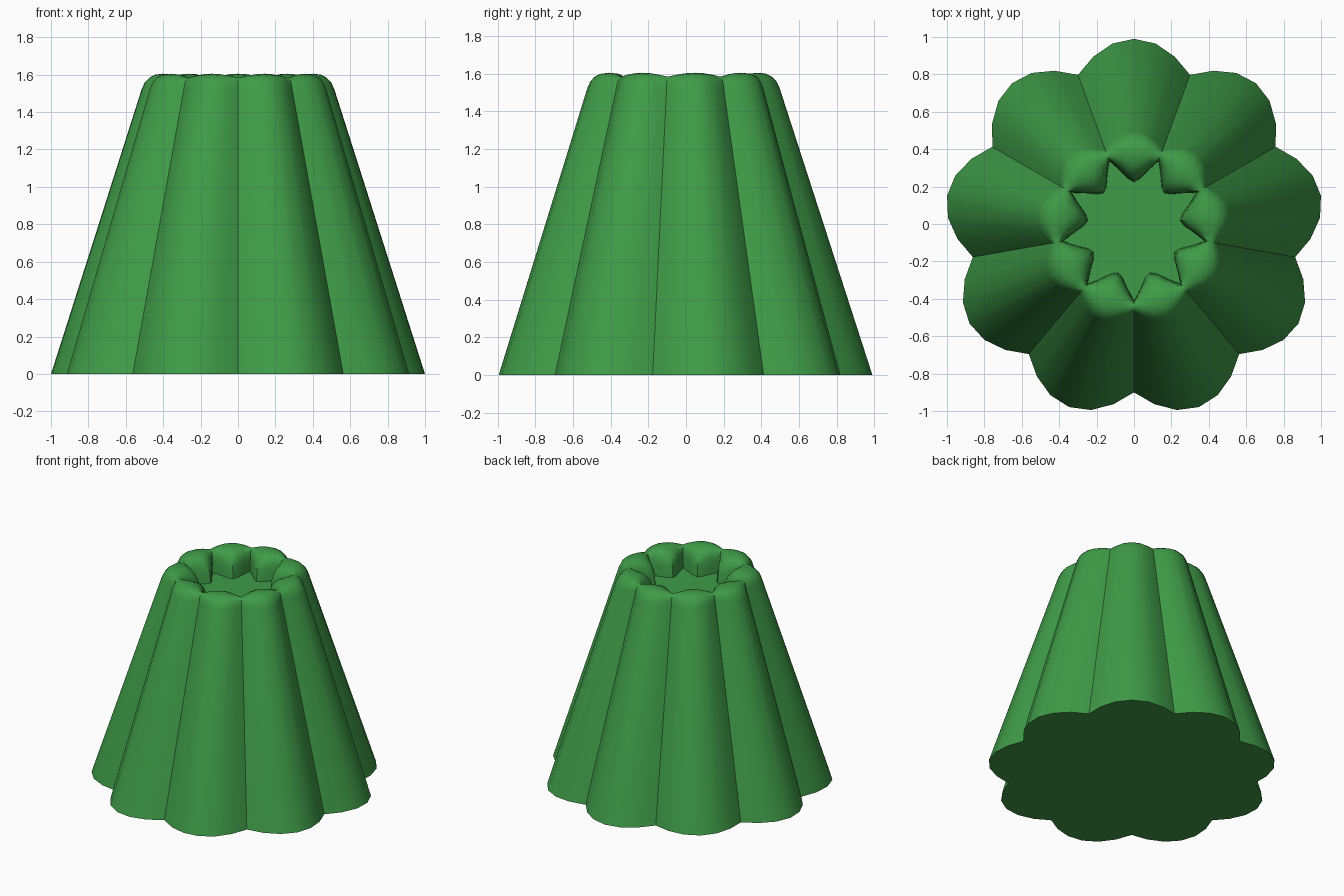
import bpy, bmesh, math

if "Cube" in bpy.data.objects:
    bpy.data.objects.remove(bpy.data.objects["Cube"])

LOBES, STEPS = 9, 6          # nine flutes, six facets each
N = LOBES * STEPS
Y_SHIFT = -0.025             # centres the odd-lobed outline on its bounds

# Wall profile (radius, height) from foot, over the rounded rim, to the recessed floor
crest = [(1.015, 0), (0.522, 1.525), (0.505, 1.56), (0.48, 1.585), (0.45, 1.6),
         (0.41, 1.605), (0.36, 1.6), (0.315, 1.58), (0.28, 1.545), (0.26, 1.495), (0.25, 1.415)]
valley = [(0.875, 0), (0.45, 1.525), (0.444, 1.55), (0.437, 1.567), (0.428, 1.579),
          (0.417, 1.584), (0.406, 1.58), (0.398, 1.567), (0.391, 1.54), (0.387, 1.495), (0.385, 1.415)]

green = bpy.data.materials.new("green")
green.diffuse_color = (0.05, 0.33, 0.065, 1)
green.use_nodes = True
green.node_tree.nodes["Principled BSDF"].inputs["Base Color"].default_value = green.diffuse_color

# Fluted body: blend between valley and crest profiles around the axis
bm = bmesh.new()
rings = []
for (rc, zc), (rv, zv) in zip(crest, valley):
    ring = []
    for i in range(N):
        ang = math.pi / 2 + 2 * math.pi * i / N
        w = abs(math.cos(math.pi * i / STEPS))
        r, z = rv + (rc - rv) * w, zv + (zc - zv) * w
        ring.append(bm.verts.new((r * math.cos(ang), r * math.sin(ang) + Y_SHIFT, z)))
    rings.append(ring)
for a, b in zip(rings, rings[1:]):
    for i in range(N):
        j = (i + 1) % N
        bm.faces.new((a[i], a[j], b[j], b[i]))

# Flat underside and recessed floor
bm.faces.new(rings[0][::-1])
bm.faces.new(rings[-1])
bmesh.ops.recalc_face_normals(bm, faces=bm.faces[:])

mesh = bpy.data.meshes.new("fluted_body")
bm.to_mesh(mesh)
bm.free()
mesh.materials.append(green)
body = bpy.data.objects.new("fluted_body", mesh)
bpy.context.collection.objects.link(body)
bpy.context.view_layer.objects.active = body
body.select_set(True)
bpy.ops.object.shade_smooth_by_angle(angle=math.radians(32))
